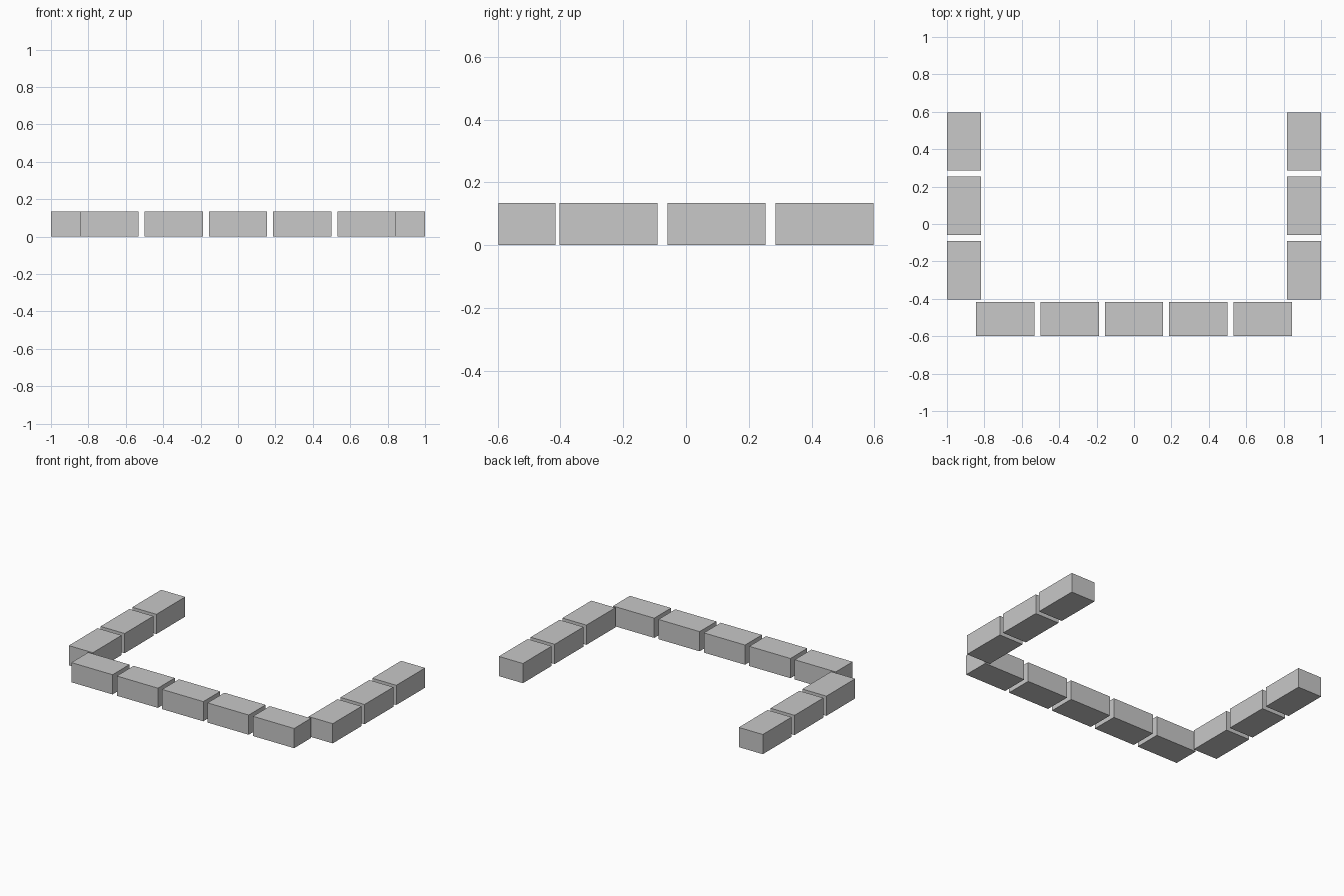
import bpy

if "Cube" in bpy.data.objects:
    bpy.data.objects.remove(bpy.data.objects["Cube"])

LENGTH, DEPTH, HEIGHT, PITCH = 0.312, 0.182, 0.135, 0.344

grey = bpy.data.materials.new("light_grey")
grey.diffuse_color = (0.58, 0.58, 0.58, 1)
grey.use_nodes = True
grey.node_tree.nodes["Principled BSDF"].inputs["Base Color"].default_value = grey.diffuse_color


def block(name, x, y, size_x, size_y):
    """Plain box standing on the ground."""
    bpy.ops.mesh.primitive_cube_add(size=1, location=(x, y, HEIGHT / 2))
    ob = bpy.context.object
    ob.name = name
    ob.scale = (size_x, size_y, HEIGHT)
    bpy.ops.object.transform_apply(location=False, rotation=False, scale=True)
    ob.data.materials.append(grey)


# Front row of five blocks
for i in range(5):
    block(f"front_block_{i + 1}", (i - 2) * PITCH, -0.507, LENGTH, DEPTH)

# Three blocks running back along each side
for side, sign in (("left", -1), ("right", 1)):
    for i in range(3):
        block(f"{side}_block_{i + 1}", sign * (1 - DEPTH / 2),
              -0.247 + i * PITCH, DEPTH, LENGTH)
